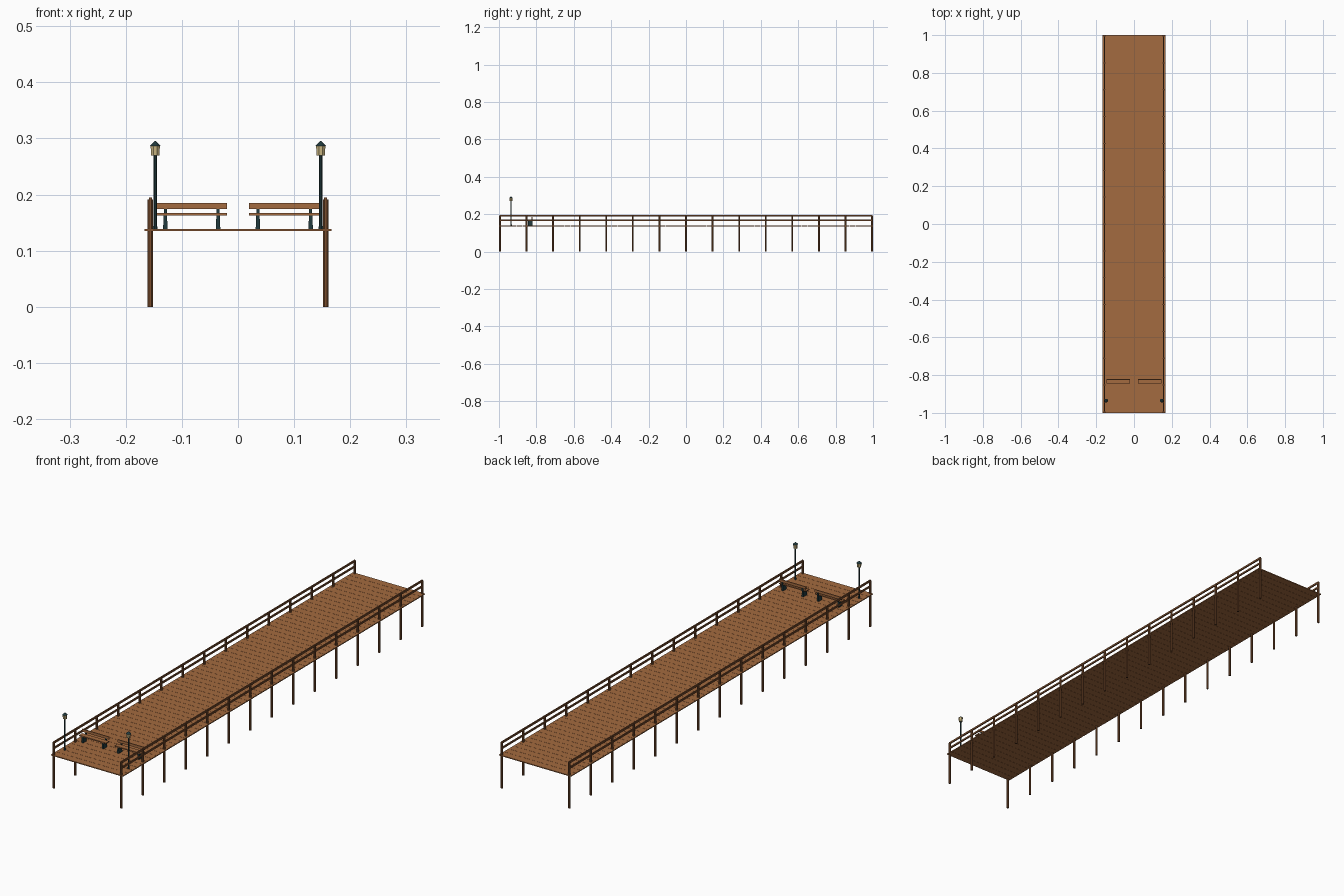
import bpy, bmesh, math
from mathutils import Matrix, Vector

if "Cube" in bpy.data.objects:
    bpy.data.objects.remove(bpy.data.objects["Cube"])


def material(name, color):
    m = bpy.data.materials.new(name)
    m.diffuse_color = (*color, 1)
    m.use_nodes = True
    m.node_tree.nodes["Principled BSDF"].inputs["Base Color"].default_value = m.diffuse_color
    return m


PLANK = material("plank wood", (0.37, 0.145, 0.05))
TIMBER = material("dark timber", (0.195, 0.075, 0.027))
IRON = material("dark teal iron", (0.015, 0.042, 0.047))
GLASS = material("cream glass", (0.60, 0.48, 0.23))


def add_box(bm, x, y, z):
    """Box from (min, max) pairs."""
    size = [b - a for a, b in (x, y, z)]
    mid = [(a + b) / 2 for a, b in (x, y, z)]
    return bmesh.ops.create_cube(
        bm, size=1, matrix=Matrix.Translation(mid) @ Matrix.Diagonal((*size, 1)))["verts"]


def add_cone(bm, x, y, z0, z1, r0, r1, sides):
    """Upright prism, frustum or cone."""
    turn = Matrix.Rotation(math.pi / sides, 4, 'Z')
    bmesh.ops.create_cone(
        bm, cap_ends=True, segments=sides, radius1=r0, radius2=r1, depth=z1 - z0,
        matrix=Matrix.Translation((x, y, (z0 + z1) / 2)) @ turn)


def finish(bm, name, mat):
    mesh = bpy.data.meshes.new(name)
    bm.to_mesh(mesh)
    bm.free()
    mesh.materials.append(mat)
    ob = bpy.data.objects.new(name, mesh)
    bpy.context.collection.objects.link(ob)
    return ob


DECK_Z = 0.139

# Deck planks laid across the pier with fine gaps
bm = bmesh.new()
count, gap = 63, 0.0008
pitch = 2 / count
for i in range(count):
    y = -1 + i * pitch
    add_box(bm, (-0.167, 0.167), (y + gap / 2, y + pitch - gap / 2), (0.1352, DECK_Z))
finish(bm, "deck_planks", PLANK)

for side, label in ((-1, "left"), (1, "right")):
    # Row of round piles that rise to carry the railing
    bm = bmesh.new()
    for i in range(15):
        add_cone(bm, side * 0.1565, -0.995 + i * 1.99 / 14, 0, 0.191, 0.005, 0.005, 8)
    finish(bm, label + "_piles", TIMBER)

    # Top and middle rails
    bm = bmesh.new()
    for z0, z1 in ((0.187, 0.195), (0.164, 0.171)):
        xs = sorted((side * 0.1535, side * 0.1585))
        add_box(bm, xs, (-0.997, 0.997), (z0, z1))
    finish(bm, label + "_rails", TIMBER)

    # Lamp post: base, pole, lantern floor and roof
    lx, ly = side * 0.1475, -0.935
    bm = bmesh.new()
    add_cone(bm, lx, ly, DECK_Z, 0.146, 0.0045, 0.0035, 8)
    add_cone(bm, lx, ly, 0.146, 0.271, 0.003, 0.003, 8)
    add_cone(bm, lx, ly, 0.2865, 0.295, 0.0105, 0.001, 8)
    finish(bm, label + "_lamp_post", IRON)

    # Lamp lantern
    bm = bmesh.new()
    add_cone(bm, lx, ly, 0.270, 0.2865, 0.0078, 0.009, 8)
    finish(bm, label + "_lantern", GLASS)

    # Bench seat and backrest
    cx = side * 0.0825
    bm = bmesh.new()
    add_box(bm, (cx - 0.0625, cx + 0.0625), (-0.845, -0.824), (0.163, 0.1675))
    add_box(bm, (cx - 0.0625, cx + 0.0625), (-0.825, -0.821), (0.174, 0.185))
    finish(bm, label + "_bench_boards", PLANK)

    # Bench legs, tapered upward, with a bracket holding the backrest
    bm = bmesh.new()
    for dx in (-0.047, 0.047):
        x = cx + dx
        for v in add_box(bm, (x - 0.004, x + 0.004), (-0.845, -0.822), (DECK_Z, 0.163)):
            if v.co.z > 0.15:
                v.co.x = x + (v.co.x - x) * 0.75
        add_box(bm, (x - 0.0028, x + 0.0028), (-0.825, -0.820), (0.163, 0.176))
    finish(bm, label + "_bench_legs", IRON)
